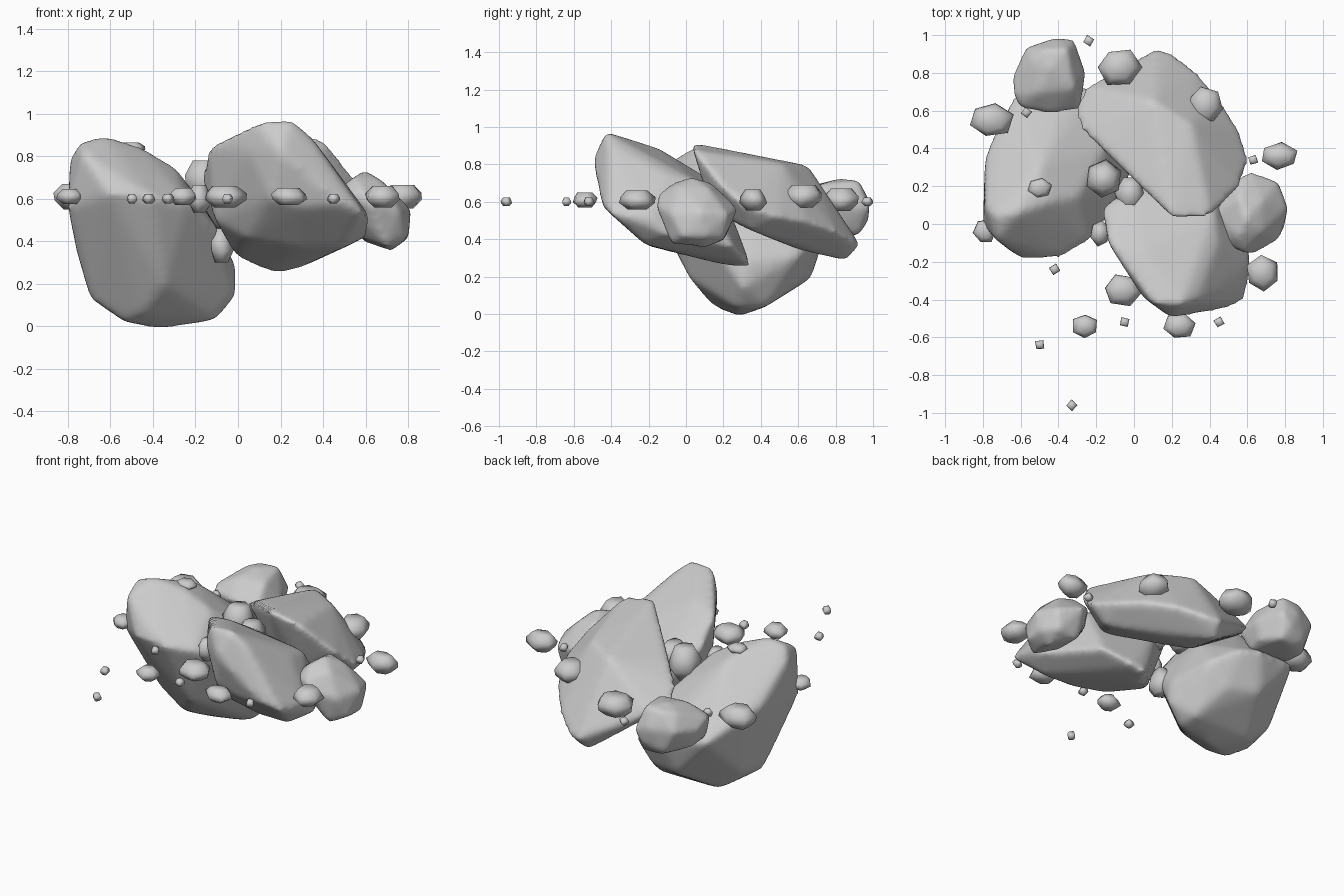
import bpy, bmesh, random
from mathutils import Vector, Matrix

random.seed(4)


def hull_object(name, points):
    bm = bmesh.new()
    for p in points:
        bm.verts.new(p)
    res = bmesh.ops.convex_hull(bm, input=bm.verts[:])
    junk = {g for g in res["geom_interior"] + res["geom_unused"] if isinstance(g, bmesh.types.BMVert)}
    bmesh.ops.delete(bm, geom=[v for v in junk if v.is_valid], context='VERTS')
    bmesh.ops.recalc_face_normals(bm, faces=bm.faces[:])
    me = bpy.data.meshes.new(name)
    bm.to_mesh(me)
    bm.free()
    ob = bpy.data.objects.new(name, me)
    bpy.context.collection.objects.link(ob)
    return ob


def boulder(name, points, voxel=0.02, smooth=12, grow=1.03):
    pts = [Vector(p) for p in points]
    c = sum(pts, Vector()) / len(pts)
    ob = hull_object(name, [c + (p - c) * grow for p in pts])
    m = ob.modifiers.new("remesh", 'REMESH')
    m.mode = 'VOXEL'
    m.voxel_size = voxel
    m.use_smooth_shade = True
    s = ob.modifiers.new("soften", 'SMOOTH')
    s.factor = 0.5
    s.iterations = smooth
    return ob


def pebble(name, x, y, z, sx, sy, sz, turn=0.0):
    # irregular rings: narrow base, wide middle, narrow top
    pts = []
    n = 6 if max(sx, sy) > 0.09 else 4
    rot = Matrix.Rotation(turn, 3, 'Z')
    for h, r in ((-0.5, 0.55), (-0.15, 1.0), (0.15, 0.97), (0.5, 0.6)):
        for i in range(n):
            d = rot @ Vector((1, 0, 0))
            d.rotate(Matrix.Rotation(i * 6.2832 / n, 3, 'Z'))
            k = r * random.uniform(0.88, 1.08)
            pts.append((x + d.x * k * sx / 2, y + d.y * k * sy / 2, z + h * sz))
    ob = hull_object(name, pts)
    for p in ob.data.polygons:
        p.use_smooth = True


# Big upright boulder on the left
boulder("left_boulder", [
    (-.62, .06, .885), (-.73, .05, .86), (-.78, .1, .79), (-.72, -.08, .8), (-.45, .12, .83),
    (-.5, .3, .8), (-.3, .15, .74), (-.6, -.17, .62), (-.5, -.15, .66), (-.4, -.17, .6), (-.24, -.08, .58),
    (-.79, 0, .55), (-.78, .35, .6), (-.72, .5, .55), (-.62, .68, .45), (-.35, .73, .42),
    (-.22, .7, .4), (-.16, .4, .55), (-.1, .1, .45), (-.02, .32, .28), (-.02, .3, .15), (-.08, .6, .32),
    (-.12, .28, .04), (-.12, .42, .05), (-.37, .28, 0), (-.45, .13, .07), (-.53, .2, .03), (-.53, .42, .05),
    (-.69, .2, .14), (-.68, .4, .18), (-.75, .15, .35), (-.35, .02, .2), (-.4, .66, .2), (-.2, .6, .18)])

# Slanted slab at the back
boulder("back_slab", [
    (.2, .04, .91), (.4, .05, .87), (.1, .14, .86), (0, .28, .81), (-.15, .4, .74), (-.27, .5, .66),
    (-.31, .6, .59), (-.25, .72, .56), (-.05, .75, .58), (.05, .88, .42), (.12, .92, .38),
    (.2, .9, .38), (.1, .85, .29), (.33, .8, .44), (.45, .65, .5), (.55, .5, .52), (.6, .33, .57),
    (.55, .2, .68), (.1, .65, .79), (.3, .52, .8), (.1, .5, .81), (.2, .6, .35), (.35, .15, .55),
    (.5, .35, .45), (0, .5, .42), (.1, .25, .55)])

# Slanted slab at the front
boulder("front_slab", [
    (.1, -.41, .95), (.25, -.42, .965), (.33, -.4, .9), (.2, -.49, .82), (.05, -.38, .82),
    (-.13, -.1, .84), (-.16, .08, .7), (.05, -.15, .88), (.44, -.1, .74), (.42, .06, .7),
    (0, .18, .68), (.48, -.44, .58), (.58, -.4, .54), (.61, -.2, .52), (.6, -.1, .43),
    (.3, -.42, .56), (.15, -.42, .6), (.5, -.22, .38), (.3, -.2, .37), (.05, -.2, .42),
    (-.1, -.1, .5), (0, .1, .33), (.2, .33, .26), (.28, .33, .28), (.45, .25, .36), (.15, .2, .27)])

# Medium boulders on the right and back left
boulder("right_boulder", [
    (.62, .27, .56), (.55, .24, .6), (.42, .05, .6), (.48, -.1, .6), (.62, -.16, .58), (.58, -.14, .64),
    (.76, -.08, .54), (.81, .08, .55), (.76, .22, .53), (.6, .03, .73), (.56, .13, .7), (.55, -.06, .7),
    (.68, -.04, .68), (.68, .12, .67), (.72, .1, .36), (.7, -.08, .38), (.58, 0, .42), (.6, .2, .4),
    (.74, .2, .41), (.8, .1, .42), (.79, -.02, .42)], voxel=.018, smooth=6)
boulder("back_left_boulder", [
    (-.64, .78, .58), (-.63, .68, .62), (-.57, .93, .6), (-.42, .98, .6), (-.32, .97, .57),
    (-.26, .8, .57), (-.29, .61, .58), (-.45, .59, .6), (-.6, .62, .6), (-.45, .82, .72),
    (-.36, .92, .71), (-.5, .7, .69), (-.32, .72, .69), (-.54, .87, .69), (-.48, .92, .7),
    (-.45, .9, .42), (-.35, .92, .43), (-.54, .74, .45), (-.32, .68, .44), (-.5, .94, .46),
    (-.29, .8, .45), (-.38, .97, .5), (-.6, .66, .48), (-.6, .8, .47)], voxel=.018, smooth=6)

# Rocks wedged in the central gap
for p in ((-.16, .24, .68, .19, .2, .2, .4), (-.02, .16, .66, .16, .2, .16, 1.0),
          (-.18, -.05, .6, .11, .14, .13, .3), (-.08, .14, .38, .12, .16, .16, .7)):
    pebble("gap_rock", *p)

# Larger loose stones around the pile
for p in ((-.76, .55, .61, .24, .19, .12, .3), (-.08, .83, .61, .24, .21, .12, 0),
          (.38, .63, .63, .19, .2, .12, .8), (.77, .36, .61, .2, .14, .11, .4),
          (.68, -.26, .61, .18, .19, .1, .6), (.24, -.54, .61, .17, .14, .08, .2),
          (-.06, -.35, .61, .2, .17, .1, .9), (-.26, -.54, .61, .14, .13, .08, .5),
          (-.79, -.04, .61, .12, .13, .07, .1), (-.5, .19, .84, .13, .11, .05, .3)):
    pebble("loose_stone", *p)

# Tiny chips
for x, y in ((-.57, .59), (-.24, .97), (.63, .34), (.45, -.52), (-.05, -.52),
             (-.42, -.24), (-.5, -.64), (-.33, -.96)):
    pebble("chip", x, y, .6, .06, .06, .045, random.uniform(0, 1.5))
